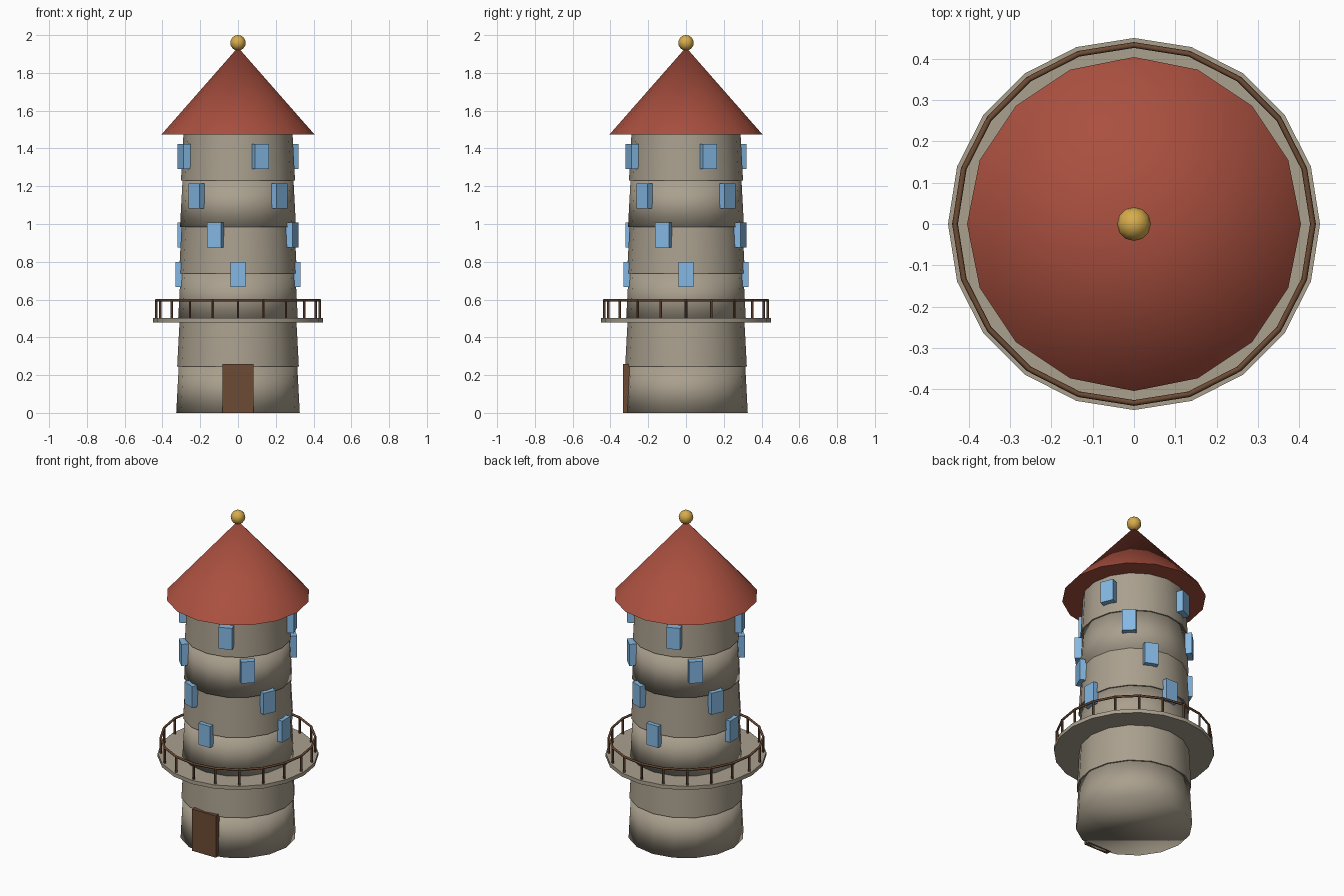
import bpy, math
from mathutils import Matrix

cube = bpy.data.objects.get("Cube")
if cube:
    bpy.data.objects.remove(cube, do_unlink=True)


def material(name, rgb):
    m = bpy.data.materials.new(name)
    m.use_nodes = True
    m.diffuse_color = (*rgb, 1)
    m.node_tree.nodes["Principled BSDF"].inputs["Base Color"].default_value = (*rgb, 1)
    return m


stone = material("warm_stone", (0.40, 0.35, 0.27))
tile = material("red_tile", (0.40, 0.08, 0.05))
wood = material("brown_wood", (0.15, 0.07, 0.035))
glass = material("blue_glass", (0.23, 0.48, 0.77))
gold = material("gold", (0.68, 0.41, 0.07))


def finish(name, mat, smooth=None):
    ob = bpy.context.object
    ob.name = name
    ob.data.materials.append(mat)
    if smooth == "all":
        bpy.ops.object.shade_smooth()
    elif smooth == "angle":
        bpy.ops.object.shade_smooth_by_angle(angle=math.radians(35))
    return ob


def frustum(name, mat, sides, r_low, r_top, z_low, z_top, smooth="angle", spin=0.0):
    bpy.ops.mesh.primitive_cone_add(vertices=sides, radius1=r_low, radius2=r_top,
                                    depth=z_top - z_low, rotation=(0, 0, spin),
                                    location=(0, 0, (z_low + z_top) / 2))
    return finish(name, mat, smooth)


def plate(name, mat, angle, radius, width, depth, height, z):
    """Box on the wall; angle 0 faces the front, and radius is its outer face."""
    bpy.ops.mesh.primitive_cube_add(size=1)
    ob = finish(name, mat)
    ob.data.transform(Matrix.Rotation(angle, 4, "Z")
                      @ Matrix.Translation((0, depth / 2 - radius, z))
                      @ Matrix.Diagonal((width, depth, height, 1)))
    return ob


# Tower: tapered drums, each slightly overhanging the one below
DRUMS = 6
WALL_TOP = 1.475
step = WALL_TOP / DRUMS
for i in range(DRUMS):
    r = 0.327 - 0.005 * i
    frustum(f"tower_drum_{i + 1}", stone, 16, r, r - 0.013, i * step, (i + 1) * step,
            "angle" if i % 2 else "all")

# Roof and finial
frustum("roof", tile, 16, 0.404, 0, WALL_TOP, 1.935)
bpy.ops.mesh.primitive_uv_sphere_add(segments=12, ring_count=8, radius=0.041,
                                     location=(0, 0, 1.959))
finish("roof_ball", gold, "all")

# Door
plate("door", wood, 0, 0.333, 0.163, 0.035, 0.258, 0.129)

# Windows: four per floor, turning an eighth of the way round in total steps
for row in range(4):
    for k in range(4):
        plate(f"window_{row + 1}_{k + 1}", glass, k * math.pi / 2 - row * math.pi / 8,
              0.33, 0.08, 0.04, 0.133, 0.733 + 0.208 * row)

# Balcony floor, posts and handrail
POSTS = 20
frustum("balcony_floor", stone, POSTS, 0.45, 0.45, 0.479, 0.502)
for k in range(POSTS):
    a = k * math.tau / POSTS
    bpy.ops.mesh.primitive_cylinder_add(
        vertices=6, radius=0.007, depth=0.1,
        location=(0.433 * math.sin(a), -0.433 * math.cos(a), 0.55))
    finish(f"balcony_post_{k + 1}", wood, "angle")
bpy.ops.mesh.primitive_torus_add(major_segments=POSTS, minor_segments=6, major_radius=0.433,
                                 minor_radius=0.007, location=(0, 0, 0.597))
finish("balcony_rail", wood, "all")
